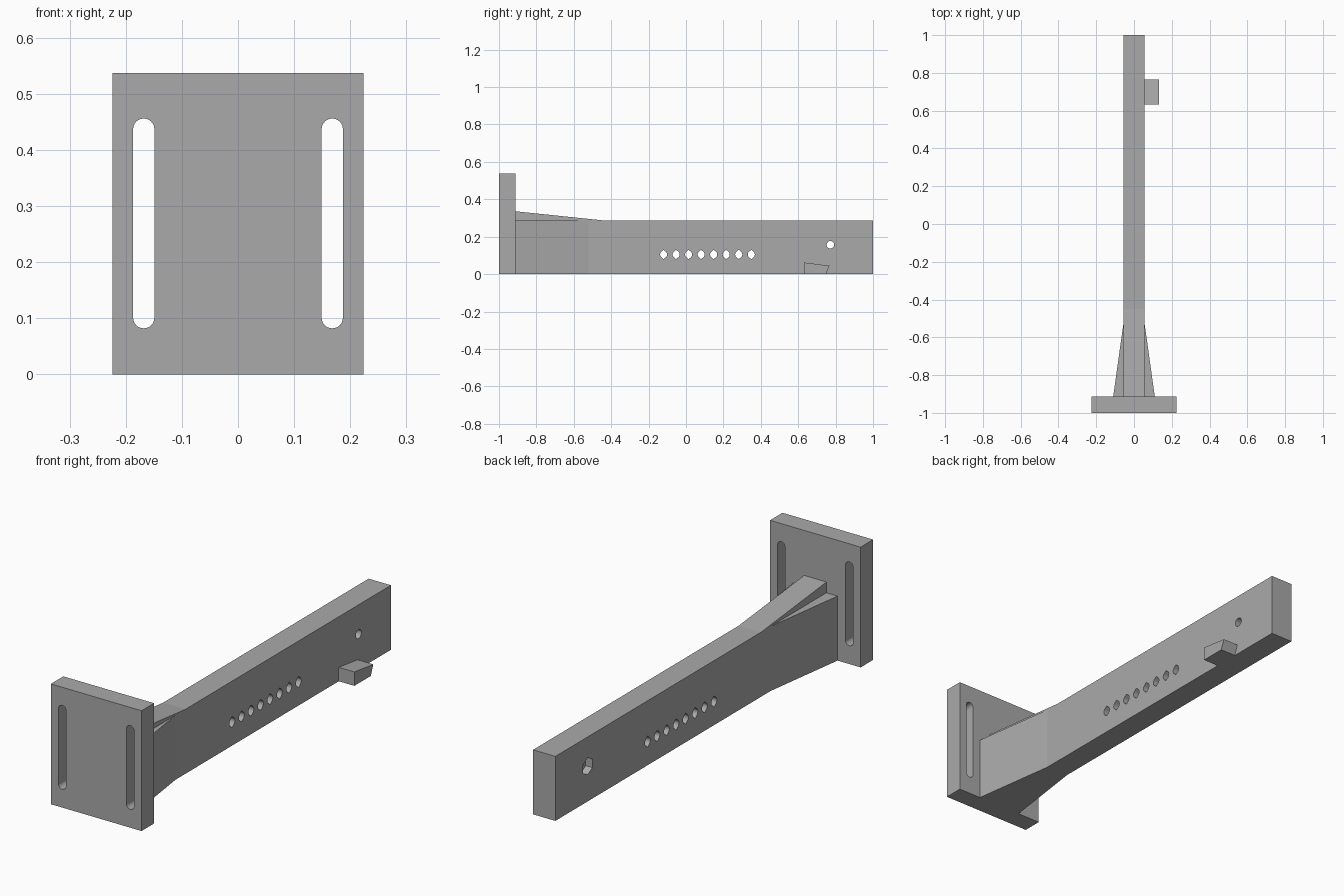
import bpy
import bmesh
from math import sin, cos, pi, tau

cube = bpy.data.objects.get("Cube")
if cube:
    bpy.data.objects.remove(cube, do_unlink=True)

grey = bpy.data.materials.new("plain grey")
grey.use_nodes = True
grey.diffuse_color = (0.4, 0.4, 0.4, 1)
grey.node_tree.nodes["Principled BSDF"].inputs["Base Color"].default_value = (0.4, 0.4, 0.4, 1)


def prisms(name, outlines, axis, low, high):
    """Extrude 2D outlines along an axis: x uses (y, z), y uses (x, z), z uses (x, y)."""
    place = {"x": lambda u, v, d: (d, u, v),
             "y": lambda u, v, d: (u, d, v),
             "z": lambda u, v, d: (u, v, d)}[axis]
    bm = bmesh.new()
    for outline in outlines:
        ends = [[bm.verts.new(place(u, v, d)) for u, v in outline] for d in (low, high)]
        for end in ends:
            bm.faces.new(end)
        for i in range(len(outline)):
            j = (i + 1) % len(outline)
            bm.faces.new((ends[0][i], ends[0][j], ends[1][j], ends[1][i]))
    bmesh.ops.recalc_face_normals(bm, faces=bm.faces)
    mesh = bpy.data.meshes.new(name)
    bm.to_mesh(mesh)
    bm.free()
    mesh.materials.append(grey)
    obj = bpy.data.objects.new(name, mesh)
    bpy.context.collection.objects.link(obj)
    return obj


def cut(target, cutter):
    cutter.hide_render = True
    mod = target.modifiers.new("cut", "BOOLEAN")
    mod.operation = "DIFFERENCE"
    mod.solver = "EXACT"
    mod.object = cutter
    bpy.context.view_layer.objects.active = target
    bpy.ops.object.modifier_apply(modifier=mod.name)
    bpy.data.objects.remove(cutter, do_unlink=True)


def polygon(u, v, radius, sides, start=0.0):
    return [(u + radius * cos(start + tau * i / sides),
             v + radius * sin(start + tau * i / sides)) for i in range(sides)]


def slot(x, radius, bottom, top):
    arc = [pi * i / 12 for i in range(13)]
    return ([(x + radius * cos(a), top - radius + radius * sin(a)) for a in arc] +
            [(x - radius * cos(a), bottom + radius - radius * sin(a)) for a in arc])


def pointed_hole(y, z, radius, tip):
    # Round hole drawn to a point above and below
    arc = [pi * i / 12 for i in range(-3, 4)]
    right = [(y + radius * cos(a), z + radius * sin(a)) for a in arc]
    left = [(y - radius * cos(a), z - radius * sin(a)) for a in arc]
    return right + [(y, z + tip)] + left + [(y, z - tip)]


# Mounting plate with two long slots
plate = prisms("mounting_plate",
               [[(-0.224, 0), (0.224, 0), (0.224, 0.537), (-0.224, 0.537)]],
               "y", -1, -0.912)
cut(plate, prisms("slot_cutter",
                  [slot(side * 0.168, 0.019, 0.082, 0.456) for side in (-1, 1)],
                  "y", -1.1, -0.8))

# Long beam rising to the plate
beam = prisms("beam",
              [[(-0.912, 0), (1, 0), (1, 0.288), (-0.45, 0.288), (-0.912, 0.336)]],
              "x", -0.055, 0.055)
cut(beam, prisms("row_cutter",
                 [pointed_hole(-0.12 + 0.067 * i, 0.105, 0.019, 0.025) for i in range(8)],
                 "x", -0.2, 0.2))

# Bolt hole, with a hexagonal nut pocket on the right side
cut(beam, prisms("bolt_cutter", [polygon(0.772, 0.157, 0.02, 24)], "x", -0.2, 0.2))
cut(beam, prisms("nut_cutter", [polygon(0.772, 0.157, 0.038, 6, pi / 2)], "x", -0.2, -0.022))

# Tapered side gussets
for name, side in (("left_gusset", 1), ("right_gusset", -1)):
    prisms(name,
           [[(side * 0.055, -0.912), (side * 0.11, -0.912), (side * 0.055, -0.52)]],
           "z", 0, 0.288)

# Small wedge-shaped catch on the left side
prisms("side_catch",
       [[(0.632, 0), (0.748, 0), (0.766, 0.045), (0.632, 0.062)]],
       "x", 0.055, 0.132)
